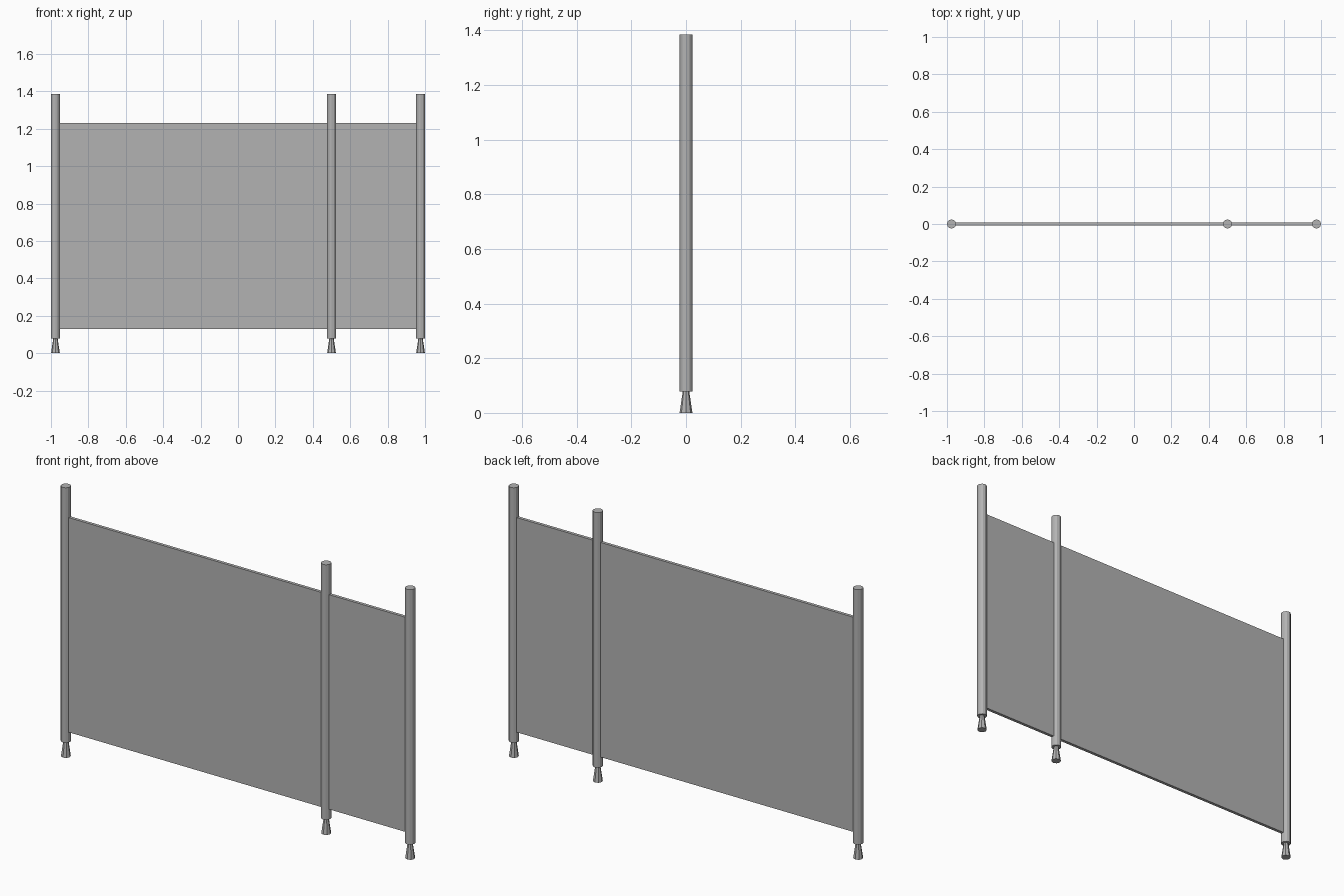
import bpy
import math

if "Cube" in bpy.data.objects:
    bpy.data.objects.remove(bpy.data.objects["Cube"])

# One plain grey for everything
grey = bpy.data.materials.new("grey_metal")
grey.diffuse_color = (0.45, 0.45, 0.45, 1)
grey.use_nodes = True
grey.node_tree.nodes["Principled BSDF"].inputs["Base Color"].default_value = grey.diffuse_color

SIDES = 12
POST_R = 0.024


def tapered(name, x, r_low, r_high, z0, z1, sides):
    bpy.ops.mesh.primitive_cone_add(
        vertices=sides, radius1=r_low, radius2=r_high, depth=z1 - z0,
        location=(x, 0, (z0 + z1) / 2))
    obj = bpy.context.object
    obj.name = name
    obj.data.materials.append(grey)
    return obj


# Three posts, each on a flared foot
for label, x in (("left", -0.976), ("middle", 0.5), ("right", 0.976)):
    tapered(f"{label}_post", x, POST_R, POST_R, 0.078, 1.385, SIDES)
    tapered(f"{label}_foot", x, 0.0235, 0.012, 0.0, 0.078, 8)

# Thin panel running between the outer posts
bpy.ops.mesh.primitive_cube_add(size=1, location=(0, 0, 0.68))
panel = bpy.context.object
panel.name = "panel"
panel.scale = (1.94, 0.016, 1.10)
bpy.ops.object.transform_apply(location=False, rotation=False, scale=True)
panel.data.materials.append(grey)
